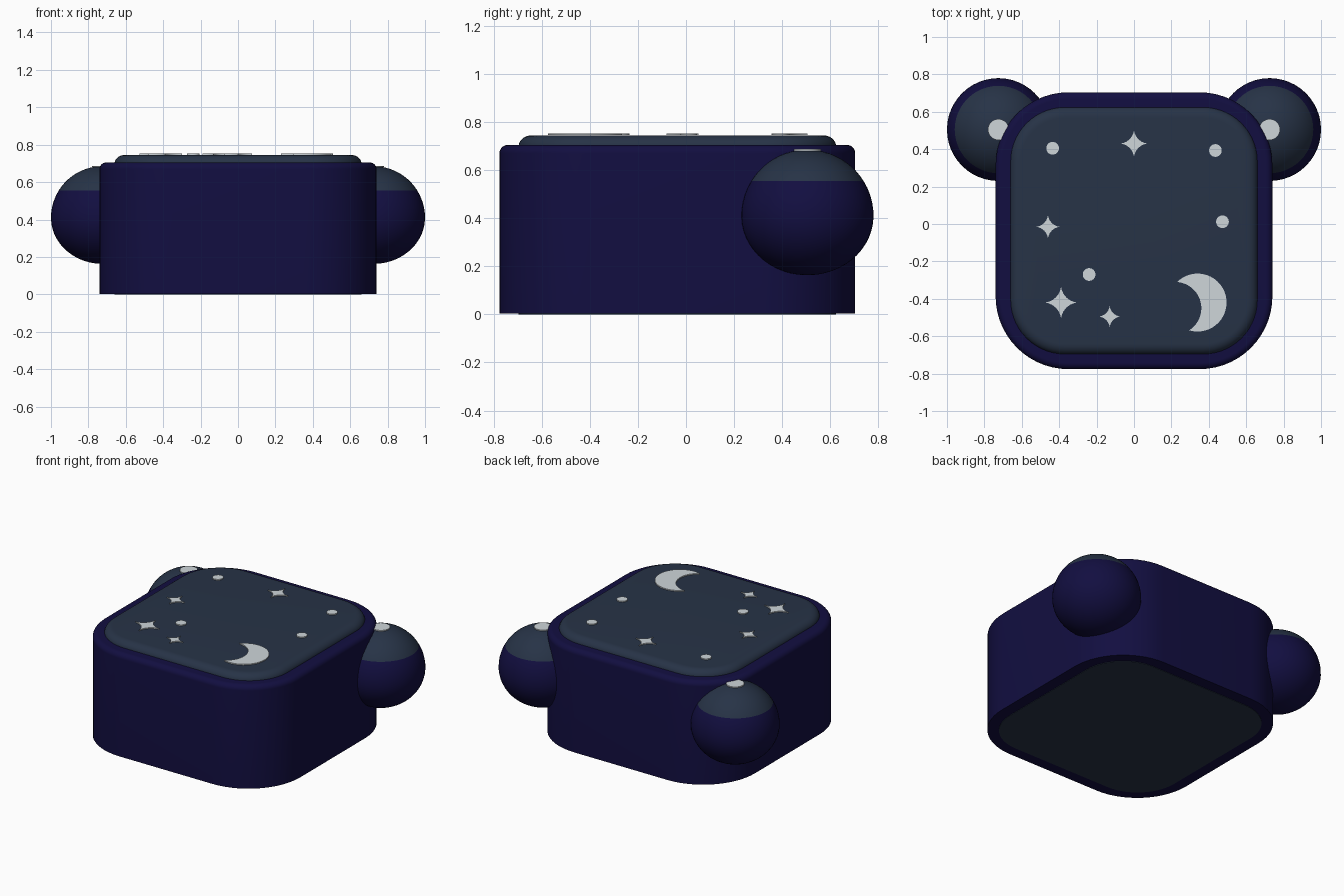
import bpy, bmesh, math
from math import sin, cos, pi

if "Cube" in bpy.data.objects:
    bpy.data.objects.remove(bpy.data.objects["Cube"])


def material(name, rgb):
    m = bpy.data.materials.new(name)
    m.diffuse_color = (*rgb, 1)
    m.use_nodes = True
    m.node_tree.nodes["Principled BSDF"].inputs["Base Color"].default_value = m.diffuse_color
    return m


NAVY = material("midnight navy", (0.006, 0.0045, 0.052))
SLATE = material("slate blue", (0.020, 0.033, 0.062))
WHITE = material("moon white", (0.62, 0.67, 0.70))


def finish(name, bm, mats):
    bmesh.ops.recalc_face_normals(bm, faces=bm.faces)
    me = bpy.data.meshes.new(name)
    bm.to_mesh(me)
    bm.free()
    for m in mats:
        me.materials.append(m)
    me.polygons.foreach_set("use_smooth", [True] * len(me.polygons))
    me.set_sharp_from_angle(angle=math.radians(35))
    ob = bpy.data.objects.new(name, me)
    bpy.context.collection.objects.link(ob)
    return ob


def loft(name, rings, mats):
    """Skin a stack of equal-length point rings and cap both ends."""
    bm = bmesh.new()
    loops = [[bm.verts.new(p) for p in r] for r in rings]
    n = len(loops[0])
    for a, b in zip(loops, loops[1:]):
        for i in range(n):
            j = (i + 1) % n
            bm.faces.new((a[i], a[j], b[j], b[i]))
    bm.faces.new(loops[0][::-1])
    bm.faces.new(loops[-1])
    return finish(name, bm, mats)


def rounded_square(half, radius, z, cy=-0.036, steps=14):
    pts = []
    for q, (sx, sy) in enumerate([(1, 1), (-1, 1), (-1, -1), (1, -1)]):
        for k in range(steps + 1):
            a = (q + k / steps) * pi / 2
            pts.append((sx * (half - radius) + radius * cos(a),
                        cy + sy * (half - radius) + radius * sin(a), z))
    return pts


def rounded_block(name, half, radius, z0, z1, bevel_w, bevel_h, mat):
    rings = [rounded_square(half, radius, z0)]
    for k in range(9):
        a = k / 8 * pi / 2
        inset = bevel_w * (1 - cos(a))
        rings.append(rounded_square(half - inset, radius - inset,
                                    z1 - bevel_h * (1 - sin(a))))
    return loft(name, rings, [mat])


def plate(name, outline, z, thick=0.007):
    return loft(name, [[(x, y, z) for x, y in outline],
                       [(x, y, z + thick) for x, y in outline]], [WHITE])


def disc(x, y, r, n=28):
    return [(x + r * cos(2 * pi * i / n), y + r * sin(2 * pi * i / n)) for i in range(n)]


# body shell and the cushion running through it (also seen underneath)
rounded_block("body", 0.74, 0.39, 0.003, 0.705, 0.035, 0.035, NAVY)
rounded_block("cushion", 0.66, 0.29, 0.0, 0.745, 0.055, 0.045, SLATE)

# ears: round knobs with a slate upper cap and a white spot
EAR_Z, EAR_R, CAP_Z = 0.41, 0.275, 0.555
cap_angle = math.asin((CAP_Z - EAR_Z) / EAR_R)
lat = [-pi / 2 + 0.03 + (cap_angle + pi / 2 - 0.03) * k / 18 for k in range(19)]
lat += [cap_angle + (pi / 2 - 0.03 - cap_angle) * k / 10 for k in range(1, 11)]
for side, label in ((-1, "left"), (1, "right")):
    cx, cy = side * 0.725, 0.505
    rings = []
    for t in lat:
        rz = EAR_R if t > 0 else 0.247
        rings.append([(x, y, EAR_Z + rz * sin(t)) for x, y in disc(cx, cy, EAR_R * cos(t), 48)])
    ear = loft(label + "_ear", rings, [NAVY, SLATE])
    for p in ear.data.polygons:
        p.material_index = 1 if p.center.z > CAP_Z else 0
    plate(label + "_ear_spot", disc(cx, cy, 0.056), 0.680)

# four-pointed stars with curved sides
TOP = 0.7455
for i, (x, y, r) in enumerate([(0, 0.43, 0.075), (-0.46, -0.015, 0.066),
                               (-0.39, -0.42, 0.09), (-0.13, -0.495, 0.06)]):
    pts = []
    for k in range(32):
        a = k * pi / 16
        # astroid-like outline
        c, s = cos(a), sin(a)
        pts.append((x + r * math.copysign(abs(c) ** 3.4, c),
                    y + r * math.copysign(abs(s) ** 3.4, s)))
    plate(f"star_{i + 1}", pts, TOP)

# small dots
for i, (x, y) in enumerate([(-0.435, 0.405), (0.435, 0.393), (0.473, 0.012), (-0.24, -0.27)]):
    plate(f"dot_{i + 1}", disc(x, y, 0.034), TOP)

# crescent moon: outer arc joined to the inner arc at their crossings
ox, oy, R = 0.34, -0.42, 0.155
ix, iy, r = 0.22, -0.45, 0.14
d = math.hypot(ix - ox, iy - oy)
a = (d * d + R * R - r * r) / (2 * d)
h = math.sqrt(R * R - a * a)
ux, uy = (ix - ox) / d, (iy - oy) / d
low = (ox + a * ux - h * uy, oy + a * uy + h * ux)
high = (ox + a * ux + h * uy, oy + a * uy - h * ux)
if low[1] > high[1]:
    low, high = high, low
o0, o1 = math.atan2(low[1] - oy, low[0] - ox), math.atan2(high[1] - oy, high[0] - ox)
i0, i1 = math.atan2(high[1] - iy, high[0] - ix), math.atan2(low[1] - iy, low[0] - ix)
N = 30
moon = [(ox + R * cos(o0 + (o1 - o0) * k / N), oy + R * sin(o0 + (o1 - o0) * k / N))
        for k in range(1, N)]
moon += [(ix + r * cos(i0 + (i1 - i0) * k / N), iy + r * sin(i0 + (i1 - i0) * k / N))
         for k in range(N + 1)]
plate("moon", moon, TOP)
